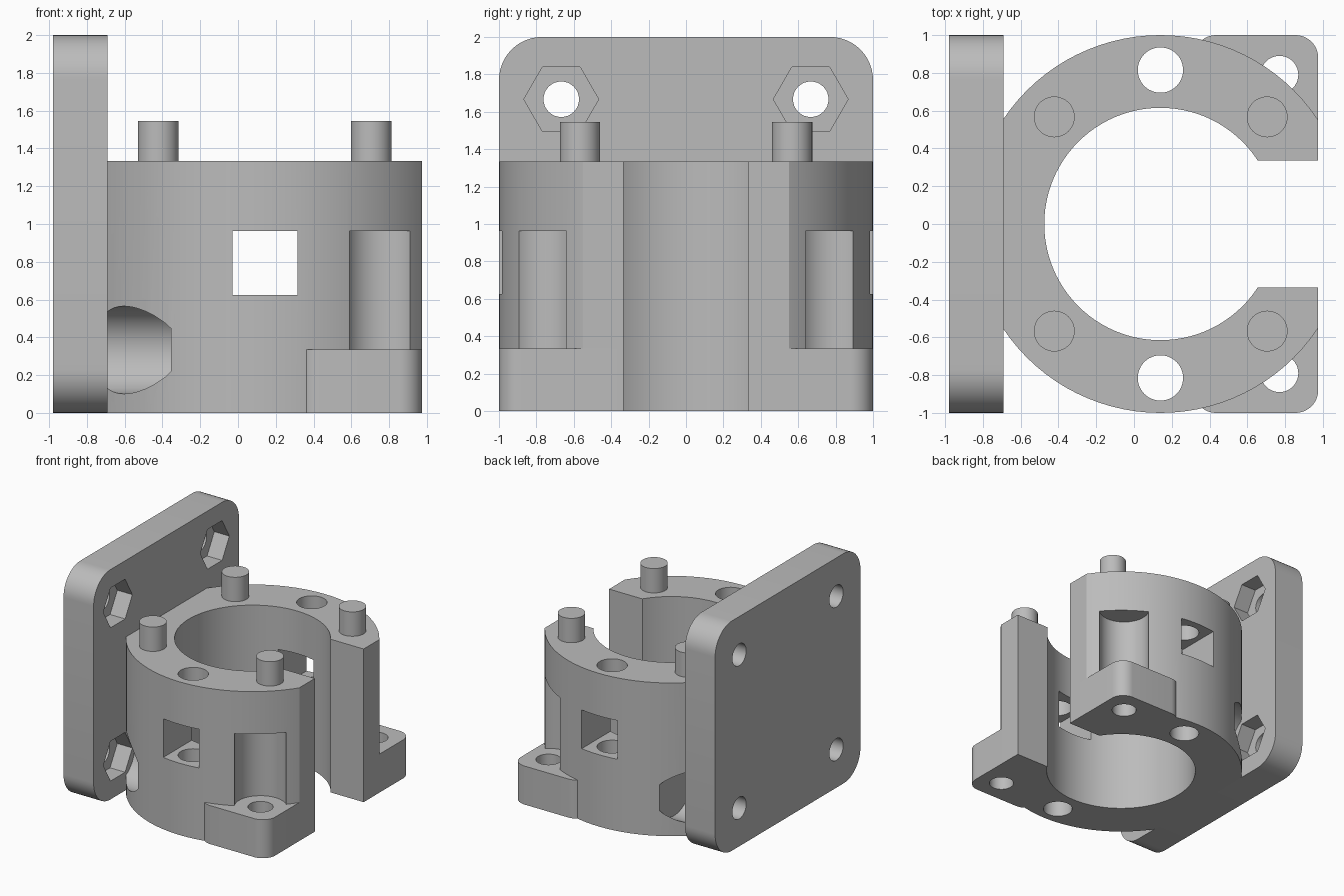
import bpy, bmesh, math
from mathutils import Matrix, Vector

cube = bpy.data.objects.get("Cube")
if cube:
    bpy.data.objects.remove(cube, do_unlink=True)

grey = bpy.data.materials.new("plain_grey")
grey.use_nodes = True
grey.diffuse_color = (0.5, 0.5, 0.5, 1)
grey.node_tree.nodes["Principled BSDF"].inputs["Base Color"].default_value = (0.5, 0.5, 0.5, 1)


def finish(name, bm):
    mesh = bpy.data.meshes.new(name)
    bm.to_mesh(mesh)
    bm.free()
    mesh.materials.append(grey)
    obj = bpy.data.objects.new(name, mesh)
    bpy.context.collection.objects.link(obj)
    return obj


def box(name, low, high, radius=0, axis=2):
    """Box between two corners, with edges along one axis rounded."""
    low, high = Vector(low), Vector(high)
    bm = bmesh.new()
    bmesh.ops.create_cube(bm, size=1)
    for v in bm.verts:
        v.co = (low + high) / 2 + v.co * (high - low)
    if radius:
        edges = [e for e in bm.edges
                 if abs((e.verts[0].co - e.verts[1].co).normalized()[axis]) > 0.9]
        bmesh.ops.bevel(bm, geom=edges, offset=radius, segments=12,
                        profile=0.5, affect='EDGES')
    return finish(name, bm)


def cylinder(name, radius, start, end, sides=64):
    """Prism running from start to end, along x or z."""
    start, end = Vector(start), Vector(end)
    bm = bmesh.new()
    along_x = abs(end.x - start.x) > 0.001
    turn = Matrix.Rotation(math.pi / 2, 4, 'Y') if along_x else Matrix()
    bmesh.ops.create_cone(bm, cap_ends=True, segments=sides, radius1=radius,
                          radius2=radius, depth=(end - start).length,
                          matrix=Matrix.Translation((start + end) / 2) @ turn)
    return finish(name, bm)


def combine(target, tool, operation='DIFFERENCE'):
    mod = target.modifiers.new("combine", 'BOOLEAN')
    mod.operation = operation
    mod.solver = 'EXACT'
    mod.object = tool
    bpy.context.view_layer.objects.active = target
    bpy.ops.object.modifier_apply(modifier=mod.name)
    bpy.data.objects.remove(tool, do_unlink=True)


CX = 0.14          # ring centre
BACK = -0.69       # plate face that carries the ring
RIGHT = 0.975      # flat end of the ring
TOP = 1.333
FOOT = 0.335

# Mounting plate with four bolt holes and hexagonal nut recesses
plate = box("mounting_plate", (-0.98, -1, 0), (BACK, 1, 2), 0.23, axis=0)
for y in (-0.667, 0.667):
    for z in (0.333, 1.667):
        combine(plate, cylinder("hole", 0.095, (-1.2, y, z), (-0.5, y, z), 32))
        combine(plate, cylinder("nut", 0.2, (BACK - 0.145, y, z), (-0.5, y, z), 6))

# Ring body trimmed flat at both ends
body = cylinder("ring_body", 1, (CX, 0, 0), (CX, 0, TOP), 96)
combine(body, box("trim", (-2, -2, -1), (BACK, 2, 3)))
combine(body, box("trim", (RIGHT, -2, -1), (2, 2, 3)))

# Corner feet joined to the ring
for s in (-1, 1):
    ys = sorted((s * 0.2, s))
    foot = box("foot", (0.315, ys[0], 0), (RIGHT, ys[1], FOOT), 0.12)
    combine(body, foot, 'UNION')

# Bore, side opening and through window
combine(body, cylinder("bore", 0.615, (CX, 0, -1), (CX, 0, 3), 96))
combine(body, box("slot", (0.5, -0.335, -1), (2, 0.335, 3)))
combine(body, box("window", (-0.03, -2, 0.625), (0.315, 2, 0.962)))

for s in (-1, 1):
    # Vertical hole, foot bolt hole and its clearance
    combine(body, cylinder("hole", 0.12, (CX, s * 0.815, -1), (CX, s * 0.815, 3), 48))
    combine(body, cylinder("clearance", 0.207, (0.77, s * 0.79, FOOT), (0.77, s * 0.79, 0.962)))
    combine(body, cylinder("hole", 0.1, (0.77, s * 0.79, -1), (0.77, s * 0.79, 0.6), 32))
    # Clearance beside the lower plate bolts
    combine(body, cylinder("clearance", 0.232, (-0.9, s * 0.667, 0.333), (-0.355, s * 0.667, 0.333)))

# Locating pegs
parts = [plate, body]
for side, s in (("right", -1), ("left", 1)):
    for end, x in (("inner", -0.422), ("outer", 0.705)):
        parts.append(cylinder(f"peg_{side}_{end}", 0.108, (x, s * 0.567, TOP),
                              (x, s * 0.567, 1.545), 48))

# Smooth curved walls, keep edges sharp
bpy.ops.object.select_all(action='DESELECT')
for obj in parts:
    obj.select_set(True)
bpy.context.view_layer.objects.active = body
bpy.ops.object.shade_smooth_by_angle(angle=math.radians(25))
